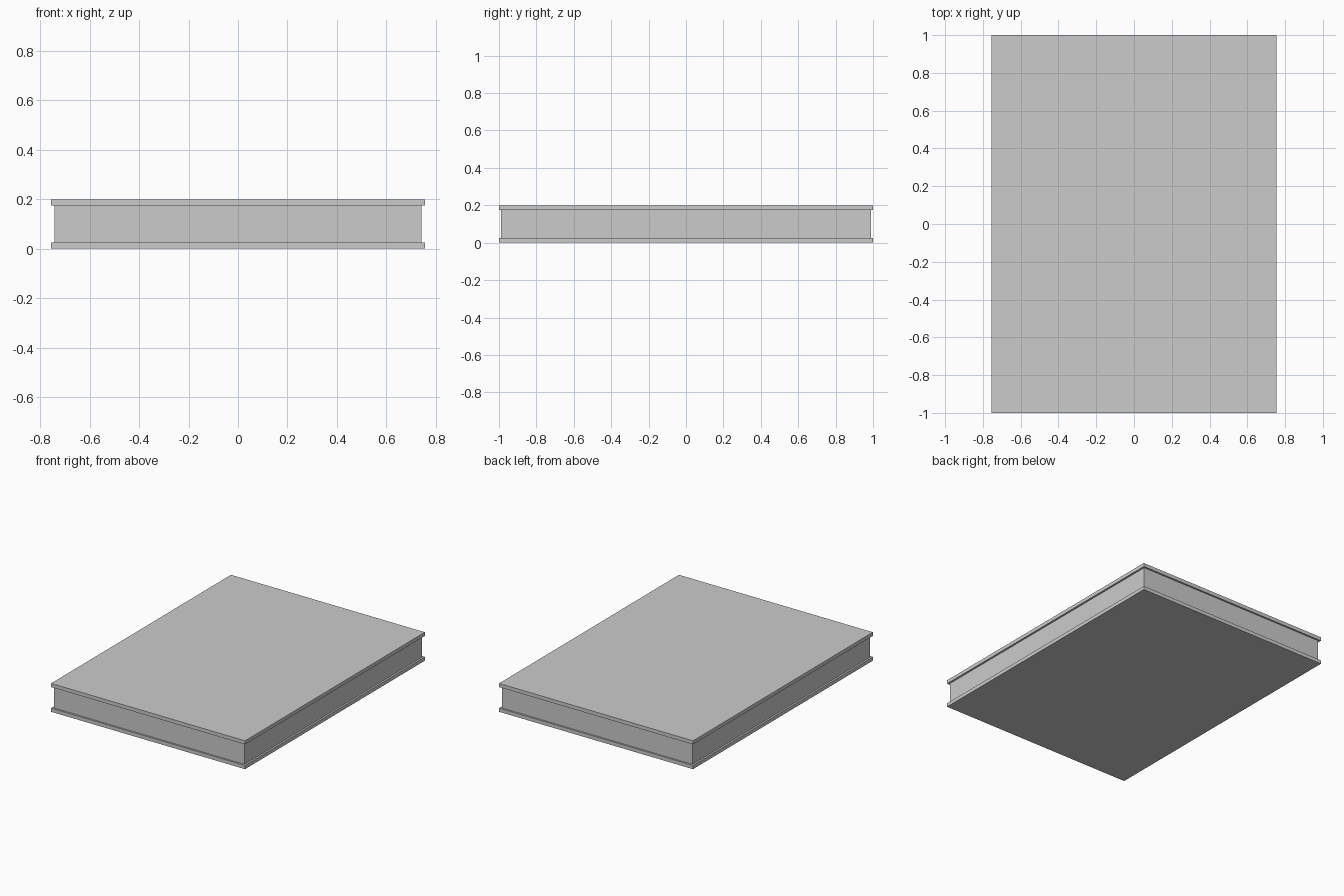
import bpy

if "Cube" in bpy.data.objects:
    bpy.data.objects.remove(bpy.data.objects["Cube"])

def box(name, half_x, half_y, z0, z1):
    bpy.ops.mesh.primitive_cube_add(size=1, location=(0, 0, (z0 + z1) / 2))
    ob = bpy.context.object
    ob.name = name
    ob.scale = (2 * half_x, 2 * half_y, z1 - z0)
    bpy.ops.object.transform_apply(location=False, rotation=False, scale=True)
    return ob

HEIGHT, SLAB = 0.20, 0.026

# Overhanging plates at bottom and top
for name, z in (("bottom_plate", 0), ("top_plate", HEIGHT - SLAB)):
    box(name, 0.755, 1.0, z, z + SLAB)

# Recessed core between the plates
box("core_block", 0.742, 0.988, SLAB, HEIGHT - SLAB)
